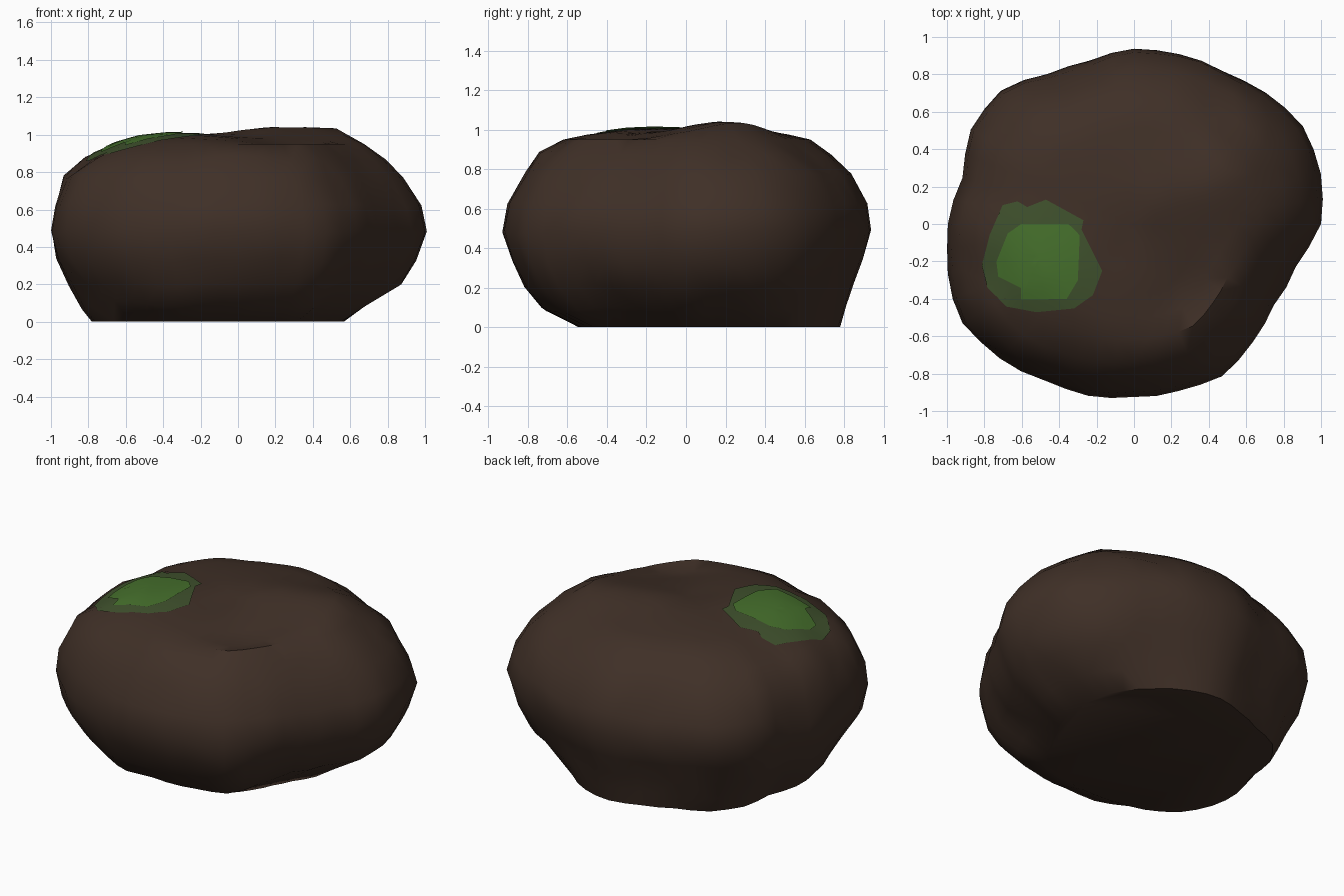
import bpy, bmesh, math
from mathutils import Vector, noise
from mathutils.bvhtree import BVHTree

if "Cube" in bpy.data.objects:
    bpy.data.objects.remove(bpy.data.objects["Cube"])

SEGMENTS = 48
# plan radius every fifteen degrees, counter-clockwise from +x
PLAN = [1, 1.03, 1.04, 1, .95, .94, .94, .91, .92, 1, 1.01, .95,
        1, 1.03, 1.05, 1.02, .97, .95, .92, .92, .94, .89, .86, .89]
# side profiles: share of the plan radius at each height
HEIGHTS = [0, .09, .2, .33, .48, .62, .77, .87, .95]
LEFT = [.55, .68, .87, .95, 1, .97, .87, .77, .67]
BACK = [.83, .86, .89, .94, 1, .98, .89, .79, .67]
RIGHT = [.78, .84, .9, .97, 1, .98, .92, .81, .65]
FRONT = [.58, .78, .88, .95, 1, .97, .88, .8, .67]
# bumps and hollows on the crown: x, y, height, width
BUMPS = [(.15, .17, .035, .2), (.5, .25, .06, .22), (.3, -.4, -.05, .25),
         (-.42, -.25, .015, .25), (-.02, -.1, -.015, .15)]


def material(name, color):
    mat = bpy.data.materials.new(name)
    mat.use_nodes = True
    mat.diffuse_color = (*color, 1)
    shader = mat.node_tree.nodes["Principled BSDF"]
    shader.inputs["Base Color"].default_value = (*color, 1)
    shader.inputs["Roughness"].default_value = .9
    return mat


def make_object(name, bm, mat):
    bmesh.ops.recalc_face_normals(bm, faces=bm.faces)
    mesh = bpy.data.meshes.new(name)
    bm.to_mesh(mesh)
    bm.free()
    mesh.materials.append(mat)
    obj = bpy.data.objects.new(name, mesh)
    bpy.context.collection.objects.link(obj)
    bpy.ops.object.select_all(action="DESELECT")
    obj.select_set(True)
    bpy.context.view_layer.objects.active = obj
    bpy.ops.object.shade_smooth_by_angle(angle=math.radians(45))
    return obj


def bridge(bm, lower, upper):
    n = len(lower)
    for i in range(n):
        j = (i + 1) % n
        bm.faces.new((lower[i], lower[j], upper[j], upper[i]))


def fan(bm, ring, center):
    for i, v in enumerate(ring):
        bm.faces.new((v, ring[(i + 1) % len(ring)], center))


def plan_radius(angle):
    t = angle / math.tau * len(PLAN)
    i, f = int(t), t % 1
    return PLAN[i % len(PLAN)] * (1 - f) + PLAN[(i + 1) % len(PLAN)] * f


def side_share(angle, level):
    c, s = math.cos(angle), math.sin(angle)
    across = LEFT if c > 0 else RIGHT
    along = BACK if s > 0 else FRONT
    return across[level] * c * c + along[level] * s * s


def crown_height(x, y, base):
    return base + sum(h * math.exp(-((x - a) ** 2 + (y - b) ** 2) / w ** 2)
                      for a, b, h, w in BUMPS)


# Boulder: stacked uneven rings with a flat underside and a lumpy crown
bm = bmesh.new()
rings = []
for level, z in enumerate(HEIGHTS):
    ring = []
    for i in range(SEGMENTS):
        a = math.tau * i / SEGMENTS
        r = plan_radius(a) * side_share(a, level)
        p = Vector((r * math.cos(a), r * math.sin(a), z))
        if 0 < z < .95:
            lump = noise.noise(p * 3) * (.015 if z == .48 else .03)
            p.x *= 1 + lump
            p.y *= 1 + lump
            p.z += noise.noise(p * 4 + Vector((5, 5, 5))) * .03
        ring.append(bm.verts.new(p))
    rings.append(ring)
edge = [v.co.copy() for v in rings[-1]]
for share, z in ((.82, .975), (.6, .99), (.38, 1), (.18, 1.005)):
    rings.append([bm.verts.new((p.x * share, p.y * share,
                                crown_height(p.x * share, p.y * share, z)))
                  for p in edge])
for lower, upper in zip(rings, rings[1:]):
    bridge(bm, lower, upper)
fan(bm, rings[-1], bm.verts.new((0, 0, crown_height(0, 0, 1.005))))
bm.faces.new(rings[0])
bmesh.ops.triangulate(bm, faces=[f for f in bm.faces if len(f.verts) == 4])
surface = BVHTree.FromBMesh(bm)
make_object("boulder", bm, material("dark brown stone", (.05, .029, .02)))


# Moss: thin sheets draped over the boulder
def moss(name, outline, center, lift, mat):
    def drape(x, y):
        hit = surface.ray_cast(Vector((x, y, 3)), Vector((0, 0, -1)))
        return bm.verts.new(hit[0] + hit[1] * lift)

    bm = bmesh.new()
    points = []
    for (ax, ay), (bx, by) in zip(outline, outline[1:] + outline[:1]):
        points += [(ax, ay), ((ax + bx) / 2, (ay + by) / 2)]
    cx, cy = center
    loops = [[drape(cx + (x - cx) * k / 6, cy + (y - cy) * k / 6)
              for x, y in points] for k in range(6, 0, -1)]
    for outer, inner in zip(loops, loops[1:]):
        bridge(bm, outer, inner)
    fan(bm, loops[-1], drape(cx, cy))
    bmesh.ops.recalc_face_normals(bm, faces=bm.faces)
    if sum(f.normal.z for f in bm.faces) < 0:
        bmesh.ops.reverse_faces(bm, faces=bm.faces)
    make_object(name, bm, mat)


moss("moss_edge",
     [(-.62, .12), (-.57, .09), (-.47, .13), (-.27, .02), (-.28, -.03),
      (-.17, -.25), (-.22, -.38), (-.32, -.45), (-.52, -.47), (-.68, -.44),
      (-.78, -.34), (-.81, -.22), (-.77, -.06), (-.7, .1)],
     (-.5, -.18), .006, material("dull moss green", (.05, .082, .026)))
moss("moss_center",
     [(-.6, 0), (-.35, 0), (-.29, -.06), (-.3, -.3), (-.36, -.4),
      (-.6, -.4), (-.6, -.34), (-.72, -.28), (-.73, -.2), (-.67, -.05)],
     (-.5, -.18), .012, material("bright moss green", (.06, .16, .025)))
